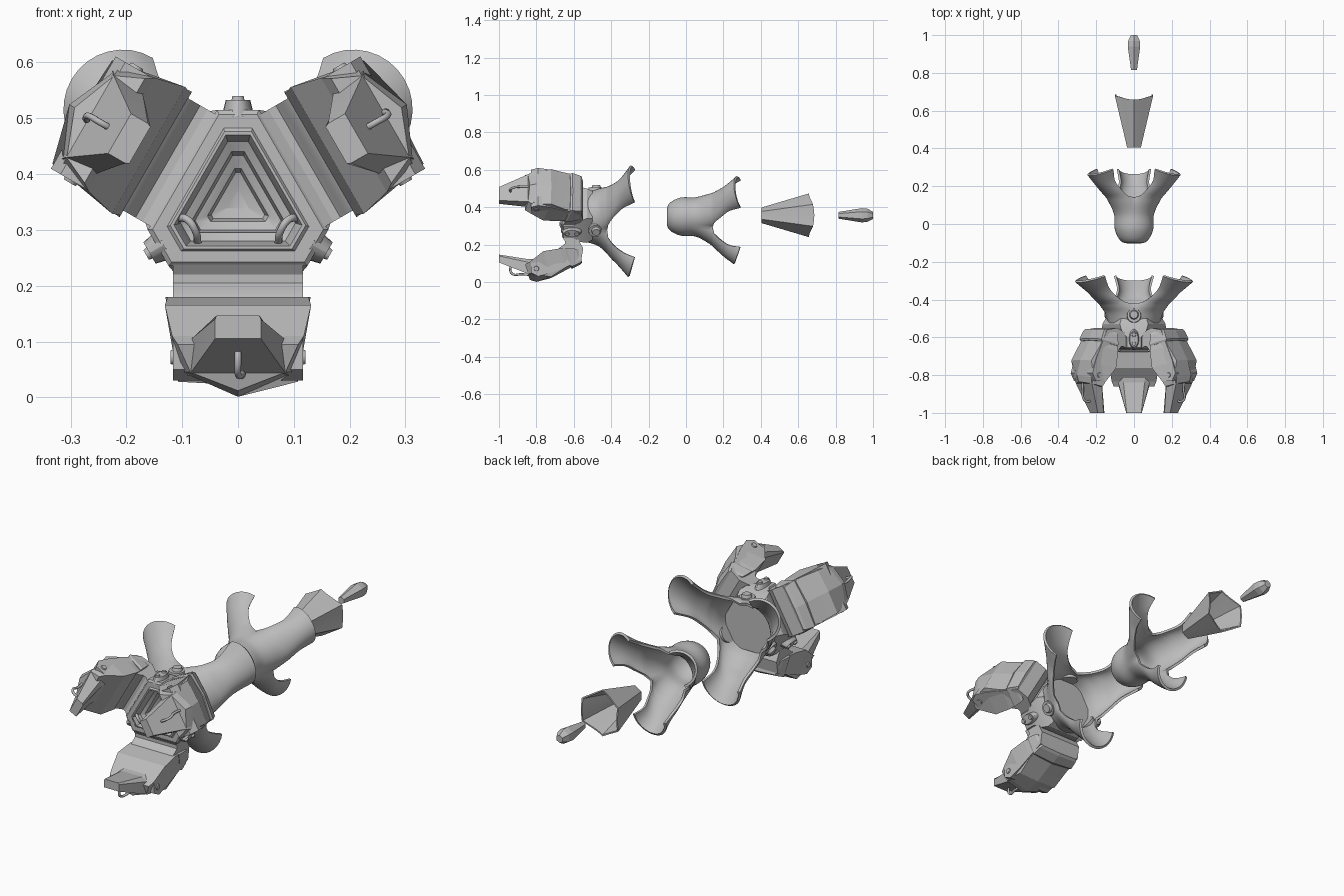
import bpy, bmesh
from math import sin, cos, pi, radians, asin
from mathutils import Matrix, Vector

default = bpy.data.objects.get("Cube")
if default:
    bpy.data.objects.remove(default, do_unlink=True)

AXIS_Z = 0.35
grey = bpy.data.materials.new("plain_grey")
grey.use_nodes = True
grey.diffuse_color = (0.5, 0.5, 0.5, 1)
grey.node_tree.nodes["Principled BSDF"].inputs["Base Color"].default_value = (0.5, 0.5, 0.5, 1)


def radial(angle):
    """Matrix from (tangent, y, radius) to the world, about the long axis."""
    s, c = sin(radians(angle)), cos(radians(angle))
    return Matrix(((s, 0, c, 0), (0, 1, 0, 0), (-c, 0, s, AXIS_Z), (0, 0, 0, 1)))


def finish(bm, name, matrix, smooth=20, thickness=0):
    bmesh.ops.transform(bm, matrix=matrix, verts=bm.verts)
    bmesh.ops.recalc_face_normals(bm, faces=bm.faces)
    mesh = bpy.data.meshes.new(name)
    bm.to_mesh(mesh)
    bm.free()
    mesh.materials.append(grey)
    ob = bpy.data.objects.new(name, mesh)
    bpy.context.collection.objects.link(ob)
    bpy.ops.object.select_all(action="DESELECT")
    ob.select_set(True)
    bpy.context.view_layer.objects.active = ob
    if thickness:
        shell = ob.modifiers.new("wall", "SOLIDIFY")
        shell.thickness = thickness
        shell.offset = 0
        bpy.ops.object.modifier_apply(modifier=shell.name)
    bpy.ops.object.shade_smooth_by_angle(angle=radians(smooth))
    return ob


def loft(name, rings, matrix, smooth=20):
    """Closed solid through rings of equal point count."""
    bm = bmesh.new()
    rows = [[bm.verts.new(p) for p in ring] for ring in rings]
    n = len(rows[0])
    for a, b in zip(rows, rows[1:]):
        for i in range(n):
            j = (i + 1) % n
            bm.faces.new((a[i], a[j], b[j], b[i]))
    bm.faces.new(rows[0])
    bm.faces.new(rows[-1])
    return finish(bm, name, matrix, smooth)


def mirrored(y, half, slant=0):
    """Ring at y from a half section of (tangent, radius) points."""
    top = max(r for t, r in half)
    right = [(t, y - slant * (top - r), r) for t, r in half]
    return right + [(-t, v, r) for t, v, r in reversed(right) if t > 0]


def disc(name, centre, r1, r2, depth, matrix, stretch=1, sideways=False):
    bm = bmesh.new()
    bmesh.ops.create_cone(bm, cap_ends=True, segments=20, radius1=r1, radius2=r2, depth=depth)
    local = Matrix.Translation(centre) @ Matrix.Diagonal((1, stretch, 1, 1))
    if sideways:
        local = local @ Matrix.Rotation(pi / 2 * (1 if centre[0] > 0 else -1), 4, "Y")
    return finish(bm, name, matrix @ local, 30)


def pipe(name, points, radius, matrix):
    curve = bpy.data.curves.new(name, "CURVE")
    curve.dimensions = "3D"
    curve.bevel_depth = radius
    curve.bevel_resolution = 2
    curve.use_fill_caps = True
    spline = curve.splines.new("BEZIER")
    spline.bezier_points.add(len(points) - 1)
    for bp, p in zip(spline.bezier_points, points):
        bp.co = matrix @ Vector(p)
        bp.handle_left_type = bp.handle_right_type = "AUTO"
    curve.materials.append(grey)
    bpy.context.collection.objects.link(bpy.data.objects.new(name, curve))


def hexagon(y, d, e):
    """Truncated triangle: long sides at distance d, short sides at e."""
    h = (e - d * 0.5) / sin(pi / 3)
    ring = []
    for angle in (270, 30, 150):
        m = radial(angle)
        for t in (h, -h):
            ring.append(m @ Vector((t, y, d)))
    return ring


# Hub with stepped mouth
hub = [(-.50, .125, .135), (-.53, .14, .15), (-.57, .135, .16), (-.60, .115, .165),
       (-.655, .115, .165), (-.662, .108, .157), (-.662, .088, .132), (-.668, .084, .126),
       (-.668, .079, .12), (-.655, .075, .115), (-.625, .07, .108), (-.615, .055, .09),
       (-.59, .05, .083), (-.58, .035, .06), (-.56, .03, .053), (-.55, .012, .022)]
loft("hub", [hexagon(*row) for row in hub], Matrix(), 32)
for side, s in (("left", 1), ("right", -1)):
    pipe(side + "_mouth_pipe", [(s * .113, -.64, .32), (s * .09, -.668, .318),
                                (s * .077, -.668, .3), (s * .072, -.64, .275)], .007, Matrix())

# Fittings on the hub's short sides
for place, angle in (("top", 90), ("lower_right", 210), ("lower_left", 330)):
    m = radial(angle)
    disc(place + "_hub_latch", (0, -.61, .168), .029, .022, .03, m, 1.9)
    for y in (-.635, -.585):
        disc(place + "_latch_stud", (0, y, .185), .012, .01, .01, m)
    disc(place + "_hub_boss", (0, -.485, .14), .04, .036, .03, m)
    disc(place + "_hub_bolt", (0, -.48, .155), .03, .02, .03, m)

# Three claws
arm_profile = [(-.66, .112), (-.648, .13), (-.648, .145), (-.66, .155), (-.675, .165),
               (-.685, .18), (-.695, .2), (-.715, .22), (-.75, .235), (-.83, .242),
               (-.83, .30), (-.79, .32), (-.72, .30), (-.56, .232), (-.55, .17), (-.58, .112)]
armour = [(-.56, .24, (.10, .232), (.116, .175)), (-.64, .285, (.113, .272), (.126, .17)),
          (-.72, .328, (.107, .322), (.131, .185)), (-.80, .349, (.1, .305), (.118, .24)),
          (-.835, .338, (.085, .305), (.108, .255))]
band = [(-.555, .245, (.104, .24), (.12, .175)), (-.565, .256, (.11, .248), (.126, .172)),
        (-.605, .277, (.116, .266), (.13, .17)), (-.615, .277, (.112, .262), (.126, .172))]
for place, angle in (("lower", 270), ("left", 30), ("right", 150)):
    m = radial(angle)
    loft(place + "_claw_arm", [[(t, y, r) for y, r in arm_profile] for t in (-.116, .116)], m, 32)
    for part, rows in (("armour", armour), ("band", band)):
        rings = [mirrored(y, [(0, ridge), corner, edge], .3) for y, ridge, corner, edge in rows]
        loft(f"{place}_claw_{part}", rings, m, 5)
    loft(place + "_claw_finger", [
        mirrored(-1, [(.038, .203), (.041, .21), (.041, .245)]),
        mirrored(-.84, [(.056, .228), (.083, .245), (.086, .308)]),
        mirrored(-.78, [(.06, .222), (.095, .24), (.095, .315)])], m, 5)
    for s in (-1, 1):
        disc(place + "_finger_joint", (s * .104, -.80, .278), .03, .026, .024, m, 1, True)
        disc(place + "_joint_cap", (s * .115, -.80, .278), .016, .012, .012, m, 1, True)
    pipe(place + "_finger_wire", [(0, -.93, .255), (0, -.94, .285), (0, -.925, .308),
                                  (-.008, -.88, .308), (-.006, -.83, .312)], .006, m)


def spline_rows(keys, steps=6):
    """Catmull-Rom rows between key rows."""
    rows = []
    for i in range(len(keys) - 1):
        p = [keys[max(0, min(len(keys) - 1, i + k))] for k in (-1, 0, 1, 2)]
        for step in range(steps):
            u = step / steps
            rows.append([b + u / 2 * (c - a + u * (2 * a - 5 * b + 4 * c - d
                         + u * (3 * (b - c) + d - a))) for a, b, c, d in zip(*p)])
    return rows + [keys[-1]]


def horn(name, keys, notch, segments=16):
    """Tube that turns three-lobed and splits at the notch into flaring troughs."""
    bm = bmesh.new()
    rows = spline_rows(keys)
    end, reach = keys[-1][:2]
    for base, lean, growth in ((270, 0, 0), (30, 9, .22), (150, -9, .22)):
        grid = []
        for y, c, rad, phi in rows:
            c, rad = max(c, 0), max(rad, 0)
            free = max(0, (y - notch) / (end - notch))
            half = radians(phi)
            if not free:
                half = pi / 3 + (asin(min(1, c * sin(pi / 3) / rad)) if rad else 0)
            o = radians(base + lean * free)
            c *= 1 + growth * free
            line = []
            for i in range(segments + 1):
                f = half * (2 * i / segments - 1)
                a = radians(base) + f
                line.append(bm.verts.new((c * cos(o) + rad * cos(a),
                                          y - .03 * cos(f) * free,
                                          c * sin(o) + rad * sin(a))))
            grid.append(line)
        for p, q in zip(grid, grid[1:]):
            for i in range(segments):
                bm.faces.new((p[i], p[i + 1], q[i + 1], q[i]))
    bmesh.ops.remove_doubles(bm, verts=bm.verts, dist=0.0004)
    return finish(bm, name, Matrix.Translation((0, 0, AXIS_Z)), 40, .012)


# Horns behind the hub
horn("front_horn", [(-.53, 0, .13, 75), (-.47, .015, .135, 75), (-.43, .06, .122, 75),
                    (-.39, .12, .1, 75), (-.34, .175, .085, 82), (-.275, .22, .1, 92)], -.42)
horn("rear_horn", [(-.095, 0, 0, 75), (-.09, 0, .06, 75), (-.03, 0, .095, 75),
                   (.05, .005, .095, 75), (.12, .04, .095, 75), (.18, .095, .085, 75),
                   (.23, .14, .075, 82), (.29, .165, .085, 92)], .145)


# Hollow cone with a wavy rim, and the pointed tip
def six_sided(y, r, wave=0, count=36):
    ring = []
    for i in range(count):
        a = 2 * pi * i / count
        k = r * cos(pi / 6) / cos((a % (pi / 3)) - pi / 6)
        ring.append((k * sin(a), y - wave * cos(2 * a), k * cos(a)))
    return ring


lift = Matrix.Translation((0, 0, AXIS_Z + .007))
loft("tail_cone", [six_sided(.405, .042), six_sided(.672, .117, .014),
                   six_sided(.672, .109, .014), six_sided(.43, .036)], lift, 50)
loft("tail_tip", [[(r * sin(k * pi / 3), y, r * cos(k * pi / 3)) for k in range(6)]
                  for y, r in ((.815, .018), (.94, .038), (.97, .035), (1, .019))], lift, 5)
